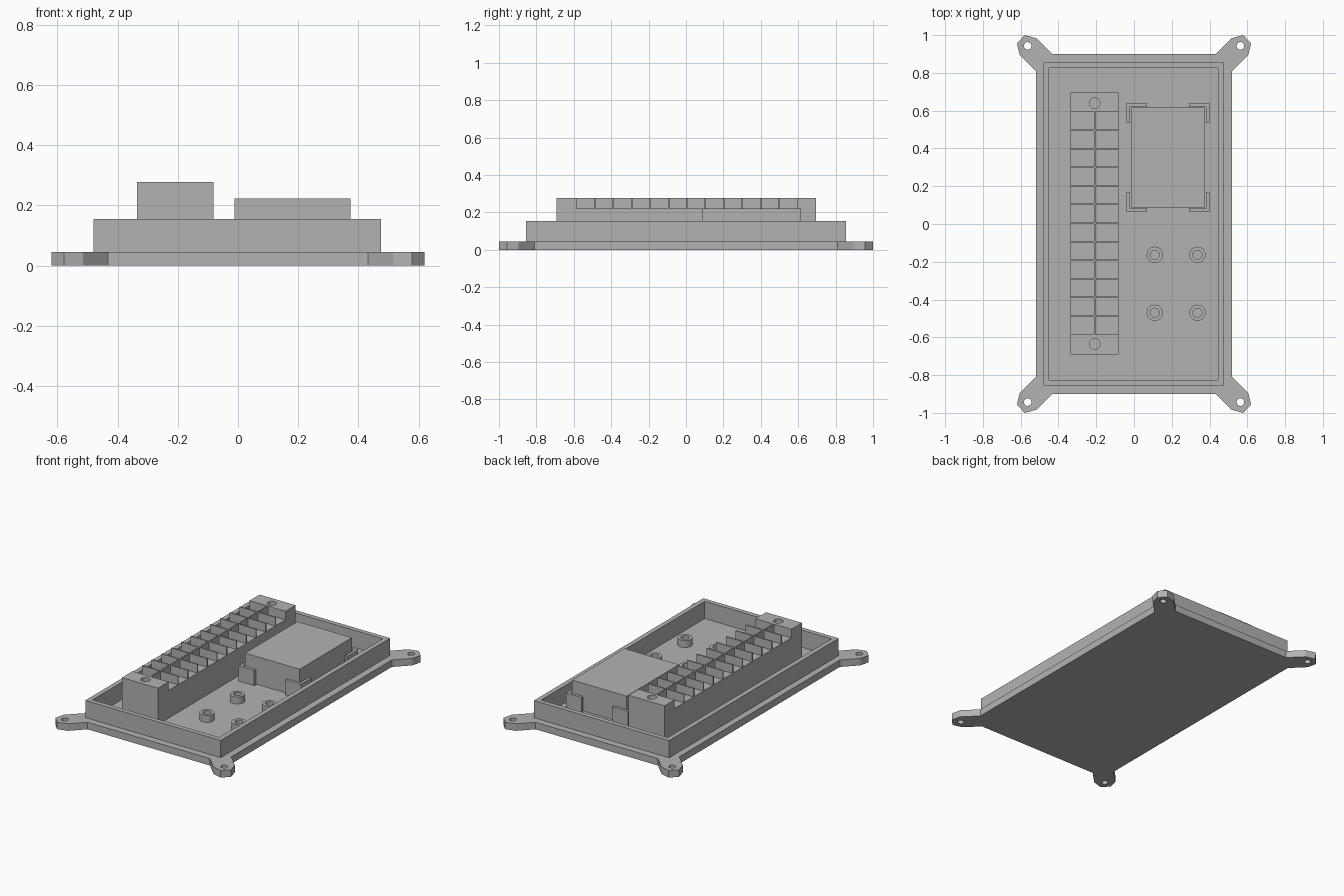
import bpy, bmesh, math

cube = bpy.data.objects.get("Cube")
if cube:
    bpy.data.objects.remove(cube, do_unlink=True)

grey = bpy.data.materials.new("plain_grey")
grey.use_nodes = True
colour = (0.45, 0.45, 0.45, 1)
grey.diffuse_color = colour
grey.node_tree.nodes["Principled BSDF"].inputs["Base Color"].default_value = colour

FLOOR = 0.045
parts = []


def rect(x0, x1, y0, y1):
    return [(x0, y0), (x1, y0), (x1, y1), (x0, y1)]


def circle(x, y, r, n=24):
    return [(x + r * math.cos(2 * math.pi * i / n), y + r * math.sin(2 * math.pi * i / n))
            for i in range(n)]


def prism(name, outline, z0, z1, holes=()):
    """Extrude a flat outline, leaving its holes open."""
    curve = bpy.data.curves.new(name + "_outline", 'CURVE')
    curve.dimensions = '2D'
    curve.fill_mode = 'BOTH'
    curve.extrude = (z1 - z0) / 2
    for loop in (outline, *holes):
        spline = curve.splines.new('POLY')
        spline.points.add(len(loop) - 1)
        for p, (x, y) in zip(spline.points, loop):
            p.co = (x, y, 0, 1)
        spline.use_cyclic_u = True
    temp = bpy.data.objects.new(name + "_temp", curve)
    mesh = bpy.data.meshes.new_from_object(temp)
    bpy.data.objects.remove(temp)
    bpy.data.curves.remove(curve)
    bm = bmesh.new()
    bm.from_mesh(mesh)
    bmesh.ops.remove_doubles(bm, verts=bm.verts, dist=0.0001)
    bmesh.ops.translate(bm, verts=bm.verts, vec=(0, 0, (z0 + z1) / 2))
    bmesh.ops.recalc_face_normals(bm, faces=bm.faces)
    bm.to_mesh(mesh)
    bm.free()
    mesh.name = name
    mesh.materials.clear()
    mesh.materials.append(grey)
    obj = bpy.data.objects.new(name, mesh)
    bpy.context.collection.objects.link(obj)
    parts.append(obj)
    return obj


# Base plate with a screw ear at each corner
ear = [(0.52, 0.81), (0.605, 0.895), (0.62, 0.957), (0.578, 1.0), (0.515, 0.983), (0.432, 0.9)]
outline, ear_holes = [], []
for sx, sy in ((1, 1), (-1, 1), (-1, -1), (1, -1)):
    corner = [(sx * x, sy * y) for x, y in ear]
    outline += corner if sx * sy > 0 else corner[::-1]
    ear_holes.append(circle(sx * 0.563, sy * 0.943, 0.02))
prism("base_plate", outline, 0, FLOOR, ear_holes)

# Raised rim
prism("rim", rect(-0.48, 0.476, -0.855, 0.855), FLOOR, 0.155,
      [rect(-0.45, 0.446, -0.825, 0.825)])

# Terminal block: body, end blocks with blind screw holes, spine and dividers
left, right, mid = -0.335, -0.081, -0.208
low, high = 0.222, 0.277
row_start, row_end = -0.585, 0.595
prism("terminal_body", rect(left, right, -0.692, 0.696), FLOOR, low)
for name, y0, y1, yc in (("front", -0.692, row_start, -0.635), ("back", row_end, 0.696, 0.64)):
    prism("terminal_end_" + name, rect(left, right, y0, y1), low, high,
          [circle(mid, yc, 0.028)])
prism("terminal_spine", rect(mid - 0.004, mid + 0.004, row_start, row_end), low, high)
cells = 12
for i in range(1, cells):
    y = row_start + (row_end - row_start) * i / cells
    prism(f"terminal_divider_{i}", rect(left, right, y - 0.004, y + 0.004), low, high)

# Module box held by four corner brackets
prism("module_box", rect(-0.012, 0.374, 0.088, 0.616), FLOOR, 0.222)
bracket = [(0, 0), (0.11, 0), (0.11, 0.018), (0.018, 0.018), (0.018, 0.105), (0, 0.105)]
for side, cx, sx in (("right", -0.04, 1), ("left", 0.4, -1)):
    for end, cy, sy in (("front", 0.064, 1), ("back", 0.641, -1)):
        prism(f"bracket_{end}_{side}", [(cx + sx * x, cy + sy * y) for x, y in bracket],
              FLOOR, 0.142)

# Hollow standoffs
for side, x in (("right", 0.11), ("left", 0.336)):
    for end, y in (("front", -0.47), ("back", -0.163)):
        prism(f"standoff_{end}_{side}", circle(x, y, 0.043), FLOOR, 0.09,
              [circle(x, y, 0.024)])

# Smooth round walls, keep corners sharp
bpy.ops.object.select_all(action='DESELECT')
for obj in parts:
    obj.select_set(True)
bpy.context.view_layer.objects.active = parts[0]
bpy.ops.object.shade_smooth_by_angle(angle=math.radians(20))
